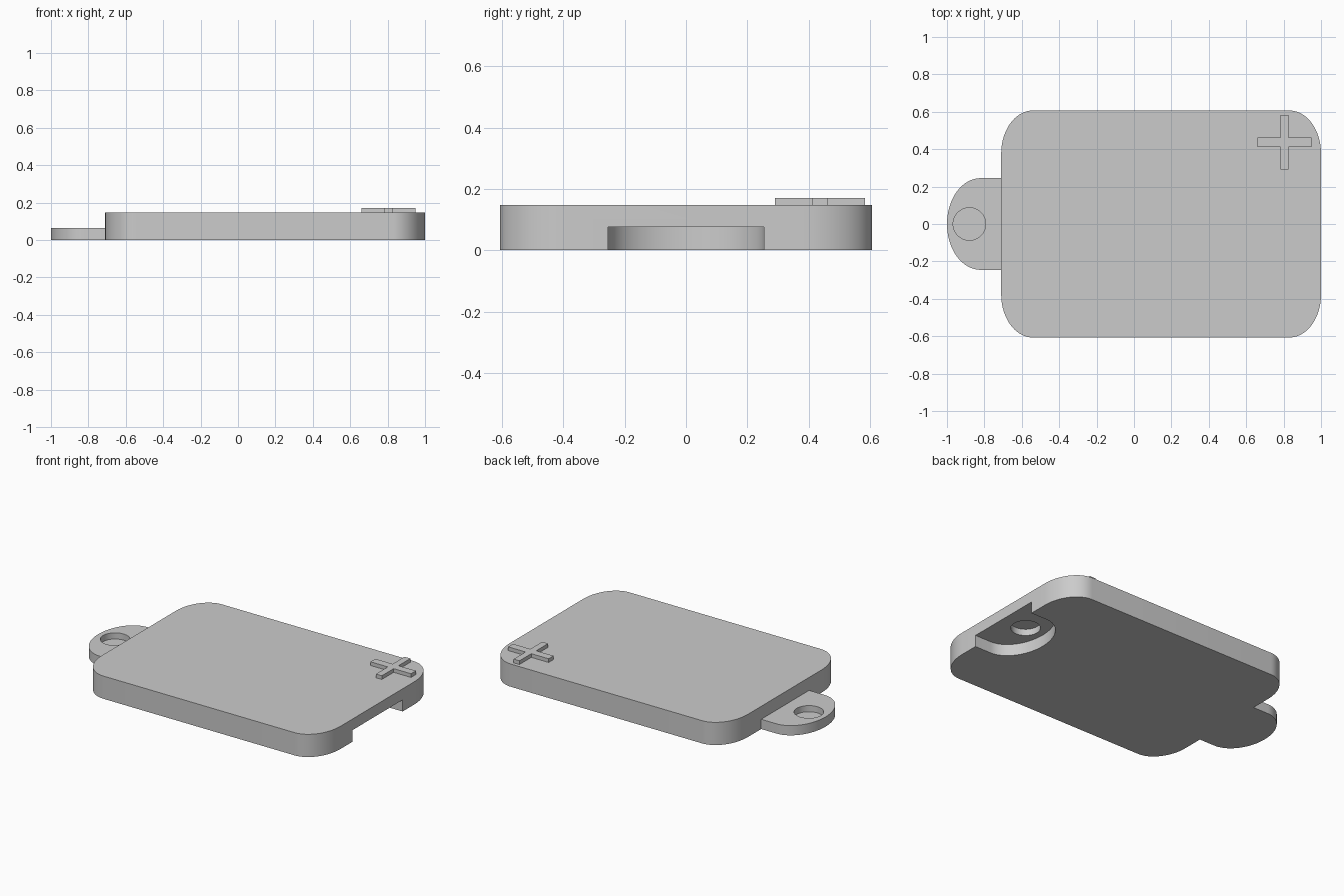
import bpy, bmesh
from math import sin, cos, pi, radians

old = bpy.data.objects.get("Cube")
if old:
    bpy.data.objects.remove(old, do_unlink=True)

grey = bpy.data.materials.new("plain_grey")
grey.use_nodes = True
grey.diffuse_color = (0.6, 0.6, 0.6, 1)
grey.node_tree.nodes["Principled BSDF"].inputs["Base Color"].default_value = (0.6, 0.6, 0.6, 1)


def prism(name, outline, z0, z1):
    """Extrude a flat outline from z0 up to z1."""
    bm = bmesh.new()
    face = bm.faces.new([bm.verts.new((x, y, z0)) for x, y in outline])
    top = bmesh.ops.extrude_face_region(bm, geom=[face])["geom"]
    bmesh.ops.translate(bm, vec=(0, 0, z1 - z0),
                        verts=[v for v in top if isinstance(v, bmesh.types.BMVert)])
    bmesh.ops.recalc_face_normals(bm, faces=bm.faces)
    mesh = bpy.data.meshes.new(name)
    bm.to_mesh(mesh)
    bm.free()
    mesh.materials.append(grey)
    ob = bpy.data.objects.new(name, mesh)
    bpy.context.collection.objects.link(ob)
    return ob


def arc(cx, cy, rx, ry, start, end, n):
    return [(cx + rx * cos(start + (end - start) * i / n),
             cy + ry * sin(start + (end - start) * i / n)) for i in range(n + 1)]


def circle(cx, r):
    return arc(cx, 0, r, r, 0, 2 * pi, 48)[:-1]


def tongue(tip, end, half_width, nose):
    """Outline with an elliptical nose at the tip and a square end."""
    return arc(tip + nose, 0, nose, half_width, pi / 2, 3 * pi / 2, 40) + [
        (end, -half_width), (end, half_width)]


def cut(ob, cutter):
    cutter.hide_render = True
    mod = ob.modifiers.new("cut", "BOOLEAN")
    mod.operation, mod.solver, mod.object = "DIFFERENCE", "EXACT", cutter
    activate(ob)
    bpy.ops.object.modifier_apply(modifier=mod.name)
    bpy.data.objects.remove(cutter, do_unlink=True)


def activate(ob):
    bpy.ops.object.select_all(action="DESELECT")
    ob.select_set(True)
    bpy.context.view_layer.objects.active = ob


# Main plate with elliptical corners
LEFT, RIGHT, HALF, TOP = -0.71, 1.0, 0.607, 0.147
RX, RY = 0.17, 0.23
outline = []
for k, (x, y) in enumerate([(RIGHT - RX, HALF - RY), (LEFT + RX, HALF - RY),
                            (LEFT + RX, RY - HALF), (RIGHT - RX, RY - HALF)]):
    outline += arc(x, y, RX, RY, k * pi / 2, (k + 1) * pi / 2, 20)
plate = prism("plate", outline, 0, TOP)

# Underside recess that receives a matching tab, with a round socket in its ceiling
cut(plate, prism("recess_cutter", tongue(0.70, 1.1, 0.255, 0.185), -0.1, 0.075))
cut(plate, prism("socket_cutter", circle(0.83, 0.087), 0.03, 0.117))

# Tab with a blind socket in its top
tab = prism("tab", tongue(-1.0, LEFT, 0.245, 0.18), 0, 0.063)
cut(tab, prism("tab_socket_cutter", circle(-0.88, 0.087), 0.023, 0.1))

# Raised cross in the corner
CX, CY, AX, AY, TX, TY = 0.805, 0.437, 0.145, 0.146, 0.021, 0.025
quarter = [(AX, TY), (TX, TY), (TX, AY)]
cross_outline = []
for sx, sy in [(1, 1), (-1, 1), (-1, -1), (1, -1)]:
    points = quarter if sx * sy > 0 else quarter[::-1]
    cross_outline += [(CX + sx * x, CY + sy * y) for x, y in points]
cross = prism("raised_cross", cross_outline, TOP, 0.171)

for ob in (plate, tab, cross):
    activate(ob)
    bpy.ops.object.shade_smooth_by_angle(angle=radians(30))
